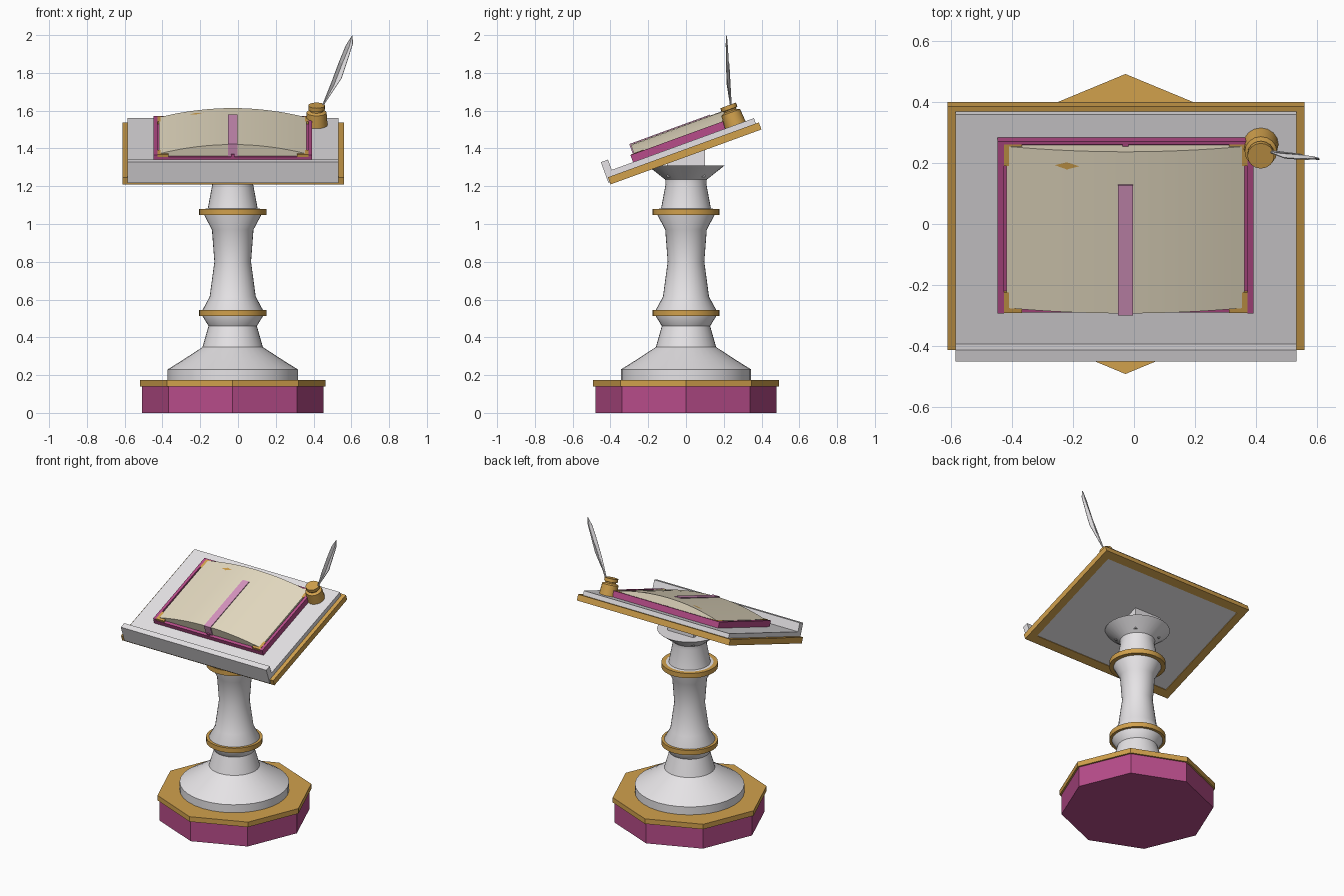
import bpy, bmesh, math
from mathutils import Matrix, Vector

if "Cube" in bpy.data.objects:
    bpy.data.objects.remove(bpy.data.objects["Cube"])

CX = -0.028                                   # x of the pedestal and book axis
TILT = Matrix.Translation((0, 0, 1.355)) @ Matrix.Rotation(math.radians(20), 4, 'X')
FLAT = Matrix.Identity(4)


def material(name, srgb):
    m = bpy.data.materials.new(name)
    lin = [((c + 0.055) / 1.055) ** 2.4 for c in srgb]
    m.diffuse_color = (*lin, 1)
    m.use_nodes = True
    m.node_tree.nodes["Principled BSDF"].inputs["Base Color"].default_value = m.diffuse_color
    return m


WHITE = material("stone_white", (0.90, 0.89, 0.90))
GOLD = material("gold", (0.82, 0.63, 0.30))
MAGENTA = material("magenta", (0.72, 0.30, 0.54))
PAPER = material("cream_paper", (0.90, 0.86, 0.76))
PINK = material("ribbon_pink", (0.84, 0.58, 0.75))


def finish(name, bm, mat, matrix=FLAT, smooth=False):
    bm.transform(matrix)
    bmesh.ops.recalc_face_normals(bm, faces=bm.faces)
    me = bpy.data.meshes.new(name)
    bm.to_mesh(me)
    bm.free()
    ob = bpy.data.objects.new(name, me)
    me.materials.append(mat)
    bpy.context.collection.objects.link(ob)
    if smooth:
        bpy.ops.object.select_all(action='DESELECT')
        ob.select_set(True)
        bpy.context.view_layer.objects.active = ob
        bpy.ops.object.shade_smooth_by_angle(angle=math.radians(32))
    return ob


def box(name, mat, x, y, z, matrix=TILT):
    """Box from three (min, max) ranges, on the tilted desk by default."""
    bm = bmesh.new()
    bmesh.ops.create_cube(bm, size=1)
    for v in bm.verts:
        v.co = [r[0] if c < 0 else r[1] for c, r in zip(v.co, (x, y, z))]
    return finish(name, bm, mat, matrix)


def lathe(name, mat, profile, sides=32, centre=(CX, 0), matrix=FLAT, smooth=True):
    """Closed solid of revolution from (radius, height) points."""
    bm = bmesh.new()
    rings = []
    for r, z in profile:
        rings.append([bm.verts.new((centre[0] + r * math.cos(math.tau * i / sides),
                                    centre[1] + r * math.sin(math.tau * i / sides), z))
                      for i in range(sides)])
    for a, b in zip(rings, rings[1:]):
        for i in range(sides):
            j = (i + 1) % sides
            bm.faces.new((a[i], a[j], b[j], b[i]))
    bm.faces.new(rings[0][::-1])
    bm.faces.new(rings[-1])
    return finish(name, bm, mat, matrix, smooth)


def extrude_outline(name, mat, pts, axis, lo, hi, matrix=FLAT, smooth=False):
    """Extrude a 2D outline along axis 0 (x) or 1 (y)."""
    bm = bmesh.new()
    loops = []
    for d in (lo, hi):
        loops.append([bm.verts.new((d, a, b) if axis == 0 else (a, d, b)) for a, b in pts])
    n = len(pts)
    for i in range(n):
        j = (i + 1) % n
        bm.faces.new((loops[0][i], loops[0][j], loops[1][j], loops[1][i]))
    bm.faces.new(loops[0][::-1])
    bm.faces.new(loops[1])
    return finish(name, bm, mat, matrix, smooth)


def page_height(x):
    return 0.162 - 0.052 * ((x - CX) / 0.39) ** 2


# Octagonal plinth
lathe("plinth", MAGENTA, [(0.48, 0), (0.48, 0.14)], 8, smooth=False)
lathe("plinth_top", GOLD, [(0.492, 0.14), (0.492, 0.175)], 8, smooth=False)

# Turned column with flared head, and two gold rings
lathe("column", WHITE, [(0.345, 0.175), (0.345, 0.23), (0.26, 0.283), (0.16, 0.348),
                        (0.128, 0.46), (0.16, 0.512), (0.16, 0.545), (0.122, 0.615),
                        (0.097, 0.80), (0.11, 0.97), (0.15, 1.045), (0.15, 1.08),
                        (0.132, 1.082), (0.108, 1.21), (0.11, 1.235)])
lathe("column_head", WHITE, [(0.11, 1.235), (0.205, 1.31)])
for i, z in enumerate((0.512, 1.047)):
    lathe(f"column_ring_{i + 1}", GOLD, [(0.178, z), (0.178, z + 0.033)])

# Wedge block joining the column to the sloping desk
extrude_outline("desk_support", WHITE, [(-0.1, 1.25), (0.1, 1.25), (0.1, 1.40), (-0.1, 1.33)],
                0, CX - 0.1, CX + 0.1)

# Desk: gold frame, white board and book lip
for name, x, y in (("left", (-0.611, -0.556), (-0.425, 0.425)),
                   ("right", (0.505, 0.56), (-0.425, 0.425)),
                   ("front", (-0.556, 0.505), (-0.425, -0.37)),
                   ("back", (-0.556, 0.505), (0.37, 0.425))):
    box("desk_frame_" + name, GOLD, x, y, (0, 0.04))
box("desk_panel", WHITE, (-0.556, 0.505), (-0.37, 0.37), (0.005, 0.05))
box("desk_board", WHITE, (-0.586, 0.533), (-0.42, 0.408), (0.04, 0.07))
box("desk_lip", WHITE, (-0.586, 0.533), (-0.433, -0.393), (0.012, 0.128))

# Book cover with raised rims, spine and gold corners
X0, X1, Y0, Y1 = -0.447, 0.392, -0.273, 0.328
box("book_cover", MAGENTA, (X0, X1), (Y0, Y1), (0.07, 0.098))
box("cover_rim_left", MAGENTA, (X0, X0 + 0.02), (Y0, Y1), (0.098, 0.11))
box("cover_rim_right", MAGENTA, (X1 - 0.02, X1), (Y0, Y1), (0.098, 0.11))
box("cover_rim_back", MAGENTA, (X0 + 0.02, X1 - 0.02), (Y1 - 0.01, Y1), (0.098, 0.11))
box("book_spine", MAGENTA, (CX - 0.01, CX + 0.01), (Y0 + 0.005, Y1 - 0.01), (0.098, 0.11))
for sx, x in (("left", (X0 + 0.02, X0 + 0.08)), ("right", (X1 - 0.08, X1 - 0.02))):
    for sy, y in (("front", (Y0 + 0.003, Y0 + 0.075)), ("back", (Y1 - 0.085, Y1 - 0.01))):
        box(f"cover_corner_{sx}_{sy}", GOLD, x, y, (0.098, 0.112))

# Arched block of pages
N = 16
arc = [(CX + 0.39 * (1 - 2 * i / N), page_height(CX + 0.39 * (1 - 2 * i / N))) for i in range(N + 1)]
extrude_outline("pages", PAPER, [(CX - 0.39, 0.098), (CX + 0.39, 0.098)] + arc,
                1, -0.253, 0.311, TILT, True)

# Small gold ornament on the left page
bm = bmesh.new()
verts = [bm.verts.new((x, y, page_height(x) + 0.001))
         for x, y in ((-0.26, 0.258), (-0.22, 0.245), (-0.18, 0.258), (-0.22, 0.27))]
bm.faces.new(verts)
finish("page_ornament", bm, GOLD, TILT)

# Ribbon marker lying on the pages and hanging over the front
extrude_outline("ribbon", PINK, [(0.196, 0.160), (0.196, 0.167), (-0.259, 0.167),
                                 (-0.259, 0.075), (-0.253, 0.075), (-0.253, 0.160)],
                0, CX - 0.024, CX + 0.025, TILT)

# Inkwell
lathe("inkwell", GOLD, [(0.058, 0.07), (0.053, 0.14), (0.035, 0.148), (0.035, 0.155),
                        (0.044, 0.158), (0.044, 0.18)], 16, (0.416, 0.303), TILT)

# Quill: a vane slightly folded along its rib, with a thin shaft
rows = [((0.444, 1.625), (0.446, 1.622), (0.448, 1.620)),
        ((0.492, 1.745), (0.508, 1.735), (0.548, 1.770)),
        ((0.535, 1.860), (0.552, 1.850), (0.580, 1.865)),
        ((0.570, 1.945), (0.588, 1.935), (0.609, 1.955)),
        ((0.602, 1.996), (0.604, 1.998), (0.606, 1.997))]
bm = bmesh.new()
grid = []
for k, row in enumerate(rows):
    fold = (0.0, 0.014, 0.012, 0.008, 0.0)[k]
    y = 0.237 - 0.005 * k
    grid.append([bm.verts.new((p[0], y - f, p[1])) for p, f in zip(row, (fold, 0, fold))])
for a, b in zip(grid, grid[1:]):
    for i in range(2):
        bm.faces.new((a[i], a[i + 1], b[i + 1], b[i]))
vane = finish("quill_vane", bm, WHITE)
mod = vane.modifiers.new("thickness", 'SOLIDIFY')
mod.thickness = 0.004

start, end = Vector((0.43, 0.24, 1.58)), Vector((0.552, 0.228, 1.85))
bm = bmesh.new()
bmesh.ops.create_cone(bm, cap_ends=True, segments=6, radius1=0.005, radius2=0.002,
                      depth=(end - start).length)
finish("quill_shaft", bm, WHITE, Matrix.Translation((start + end) / 2)
       @ (end - start).to_track_quat('Z', 'Y').to_matrix().to_4x4())
